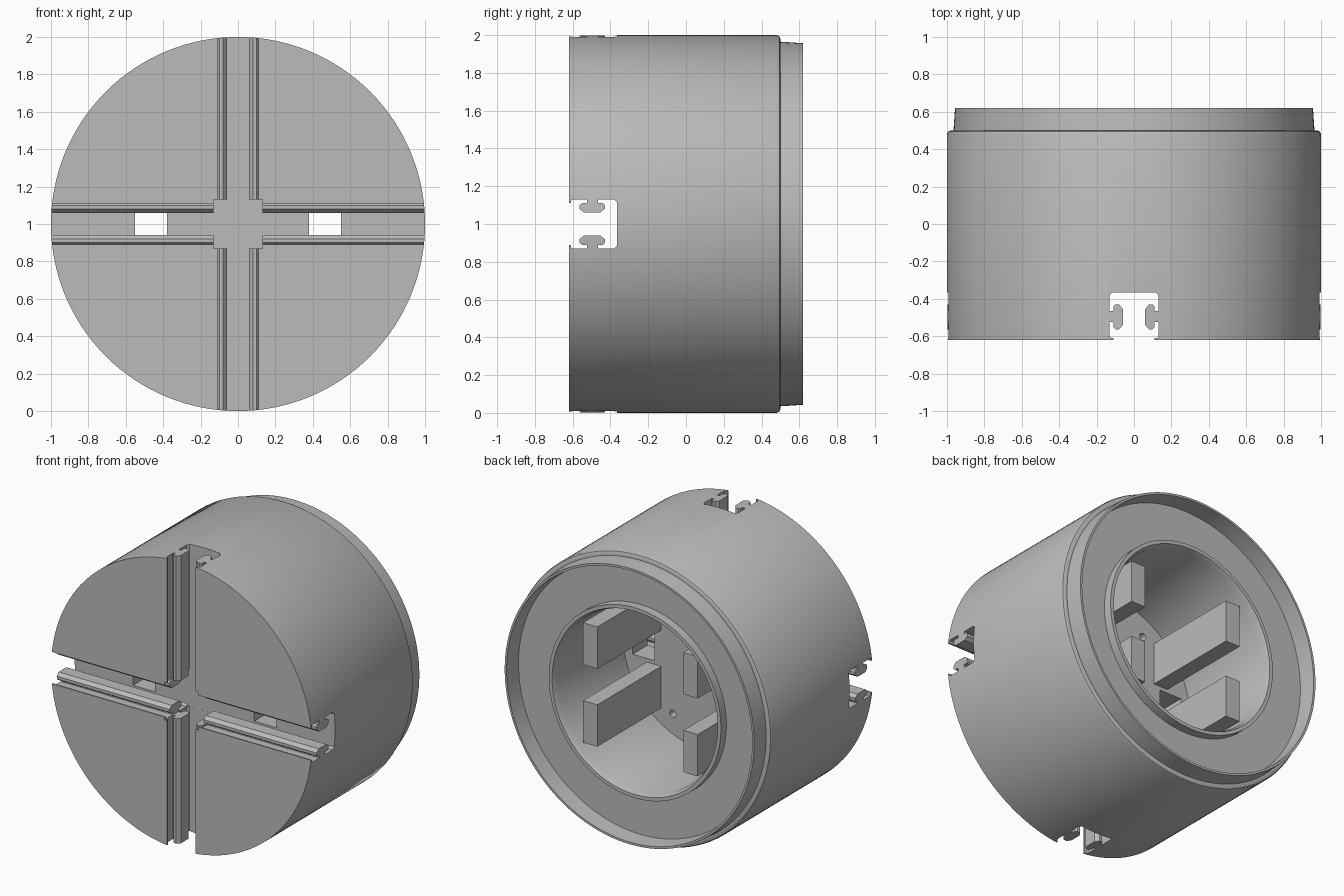
import bpy, bmesh, math
from mathutils import Matrix, Vector

cube = bpy.data.objects.get("Cube")
if cube:
    bpy.data.objects.remove(cube, do_unlink=True)

grey = bpy.data.materials.new("plain grey")
grey.use_nodes = True
grey.diffuse_color = (0.5, 0.5, 0.5, 1)
grey.node_tree.nodes["Principled BSDF"].inputs["Base Color"].default_value = (0.5, 0.5, 0.5, 1)

CENTRE = Vector((0, 0, 1))


def finish(name, bm):
    bmesh.ops.recalc_face_normals(bm, faces=bm.faces)
    mesh = bpy.data.meshes.new(name)
    bm.to_mesh(mesh)
    bm.free()
    mesh.materials.append(grey)
    obj = bpy.data.objects.new(name, mesh)
    bpy.context.collection.objects.link(obj)
    return obj


def lathe(name, profile, steps=128):
    """Spin (radius, y) points about the y axis through the centre."""
    bm = bmesh.new()
    verts = [bm.verts.new((r, y, 1)) for r, y in profile]
    edges = [bm.edges.new(pair) for pair in zip(verts, verts[1:])]
    bmesh.ops.spin(bm, geom=verts + edges, cent=CENTRE, axis=(0, 1, 0),
                   angle=math.tau, steps=steps, use_duplicate=False)
    bmesh.ops.remove_doubles(bm, verts=bm.verts, dist=1e-5)
    return finish(name, bm)


def box(name, size, place):
    bm = bmesh.new()
    bmesh.ops.create_cube(bm, size=1, matrix=Matrix.Translation(place) @ Matrix.Diagonal((*size, 1)))
    return finish(name, bm)


def prism(name, outline, turn):
    """Extrude an (across, y) outline along x, then turn it about the y axis."""
    bm = bmesh.new()
    face = bm.faces.new([bm.verts.new((-1.2, y, u)) for u, y in outline])
    new = bmesh.ops.extrude_face_region(bm, geom=[face])["geom"]
    bmesh.ops.translate(bm, vec=(2.4, 0, 0), verts=[v for v in new if isinstance(v, bmesh.types.BMVert)])
    bm.transform(Matrix.Translation(CENTRE) @ Matrix.Rotation(turn, 4, 'Y'))
    return finish(name, bm)


def cut(target, cutter):
    bpy.context.view_layer.objects.active = target
    mod = target.modifiers.new("cut", 'BOOLEAN')
    mod.operation = 'DIFFERENCE'
    mod.solver = 'EXACT'
    mod.object = cutter
    bpy.ops.object.modifier_apply(modifier=mod.name)
    bpy.data.objects.remove(cutter, do_unlink=True)


# Round housing: front disc, wall, rear rim, recessed ring and deep cavity
body = lathe("housing", [
    (0, -0.62), (1, -0.62), (1, 0.48), (0.994, 0.494), (0.98, 0.5), (0.965, 0.5),
    (0.957, 0.62), (0.942, 0.62), (0.935, 0.5), (0.66, 0.5), (0.66, 0.56),
    (0.635, 0.56), (0.62, 0.52), (0.62, -0.2), (0, -0.2)])

# Crossed slots whose walls carry a rail on a narrow neck
half = [(0.11, -0.7), (0.11, -0.61), (0.124, -0.608), (0.13, -0.6),
        (0.13, -0.525), (0.11, -0.525), (0.11, -0.55), (0.1, -0.563), (0.08, -0.563),
        (0.06, -0.54), (0.06, -0.455), (0.08, -0.43), (0.1, -0.43), (0.11, -0.44),
        (0.11, -0.465), (0.13, -0.465), (0.13, -0.38), (0.115, -0.365)]
outline = half + [(-u, y) for u, y in reversed(half)]
for turn in (0, math.pi / 2):
    cut(body, prism("slot_cutter", outline, turn))

# Clear the crossing of the slots
cut(body, box("crossing_cutter", (0.262, 0.4, 0.262), (0, -0.5645, 1)))

# Windows through the slot floor into the cavity
for side in (-1, 1):
    cut(body, box("window_cutter", (0.17, 0.3, 0.2), (side * 0.465, -0.26, 1)))

# Small blind screw holes in the cavity floor
for sx in (-1, 1):
    for sz in (-1, 1):
        bm = bmesh.new()
        bmesh.ops.create_cone(bm, cap_ends=True, segments=16, radius1=0.025, radius2=0.025, depth=0.16,
                              matrix=Matrix.Translation((sx * 0.24, -0.2, 1 + sz * 0.43))
                              @ Matrix.Rotation(math.pi / 2, 4, 'X'))
        cut(body, finish("screw_hole_cutter", bm))

bpy.ops.object.select_all(action='DESELECT')
body.select_set(True)
bpy.context.view_layer.objects.active = body
bpy.ops.object.shade_smooth_by_angle(angle=math.radians(25))

# Four flat posts standing on the cavity floor
for sx, x_name in ((1, "left"), (-1, "right")):
    for sz, z_name in ((1, "upper"), (-1, "lower")):
        box(f"{z_name}_{x_name}_post", (0.11, 0.71, 0.29), (sx * 0.385, 0.145, 1 + sz * 0.27))
